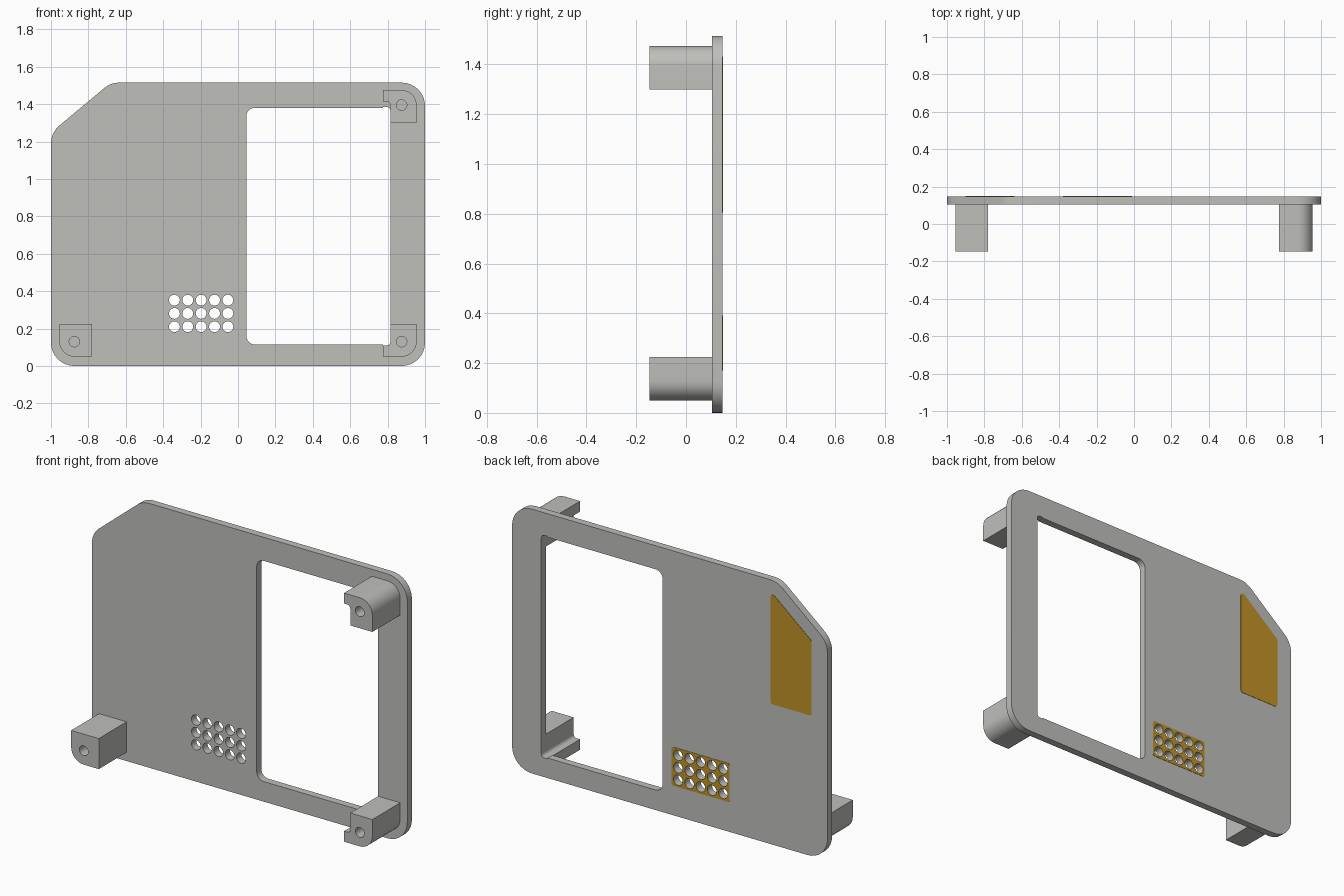
import bpy, bmesh, math
from mathutils import Vector

if "Cube" in bpy.data.objects:
    bpy.data.objects.remove(bpy.data.objects["Cube"])

BACK, FACE, FRONT = 0.147, 0.105, -0.147   # y of plate back, plate front, post ends


def material(name, rgb):
    m = bpy.data.materials.new(name)
    m.diffuse_color = (*rgb, 1)
    m.use_nodes = True
    m.node_tree.nodes["Principled BSDF"].inputs["Base Color"].default_value = m.diffuse_color
    return m


grey = material("warm grey", (0.52, 0.52, 0.50))
gold = material("gold", (0.53, 0.29, 0.02))


def rounded(corners, steps=8):
    """Outline from (x, z, radius) corners, each corner filleted."""
    out = []
    n = len(corners)
    for i, (x, z, r) in enumerate(corners):
        p = Vector((x, z))
        if r == 0:
            out.append(p)
            continue
        a = (Vector(corners[i - 1][:2]) - p).normalized()
        b = (Vector(corners[(i + 1) % n][:2]) - p).normalized()
        half = a.angle(b) / 2
        centre = p + (a + b).normalized() * (r / math.sin(half))
        start = p + a * (r / math.tan(half)) - centre
        end = p + b * (r / math.tan(half)) - centre
        for k in range(steps + 1):
            t = k / steps
            sweep = math.pi - 2 * half
            v = (start * math.sin((1 - t) * sweep) + end * math.sin(t * sweep)) / math.sin(sweep)
            out.append(centre + v)
    return out


def circle(x, z, r, n=24):
    return [Vector((x + r * math.cos(2 * math.pi * k / n),
                    z + r * math.sin(2 * math.pi * k / n))) for k in range(n)]


def slab(name, loops, y0, y1, mat):
    """Extrude an outline (first loop) with holes (other loops) from y0 to y1."""
    bm = bmesh.new()
    edges = []
    for loop in loops:
        vs = [bm.verts.new((p.x, y0, p.y)) for p in loop]
        edges += [bm.edges.new((vs[i - 1], vs[i])) for i in range(len(vs))]
    bmesh.ops.triangle_fill(bm, use_beauty=True, use_dissolve=False, edges=edges)
    res = bmesh.ops.extrude_face_region(bm, geom=bm.faces[:], use_keep_orig=True)
    moved = [g for g in res["geom"] if isinstance(g, bmesh.types.BMVert)]
    bmesh.ops.translate(bm, verts=moved, vec=(0, y1 - y0, 0))
    bmesh.ops.recalc_face_normals(bm, faces=bm.faces[:])
    for f in bm.faces:
        f.smooth = True
    for e in bm.edges:
        e.smooth = e.calc_face_angle(0) < math.radians(30)
    me = bpy.data.meshes.new(name)
    bm.to_mesh(me)
    bm.free()
    me.materials.append(mat)
    ob = bpy.data.objects.new(name, me)
    bpy.context.collection.objects.link(ob)
    return ob


# Perforation pattern
grille = [circle(-0.34 + 0.0715 * i, 0.21 + 0.071 * j, 0.029)
          for i in range(5) for j in range(3)]

# Main plate with clipped corner, window and perforations
R = 0.125
outline = rounded([(-1, 0, R), (1, 0, R), (1, 1.515, R), (-0.68, 1.515, R), (-1, 1.248, R)])
window = rounded([(0.045, 0.115, 0.045), (0.775, 0.115, 0), (0.775, 0.11, 0),
                  (0.815, 0.11, 0.02), (0.815, 1.385, 0.02), (0.775, 1.385, 0),
                  (0.775, 1.38, 0), (0.045, 1.38, 0.045)])
slab("face_plate", [outline, window] + grille, FACE, BACK, grey)

# Left corner post
post = rounded([(-0.955, 0.05, 0.08), (-0.78, 0.05, 0), (-0.78, 0.225, 0), (-0.955, 0.225, 0)])
slab("left_post", [post, circle(-0.875, 0.13, 0.028)], FRONT, FACE, grey)

# Right corner posts, notched by the window
notched = rounded([(0.775, 0.05, 0), (0.955, 0.05, 0.08), (0.955, 0.225, 0),
                   (0.815, 0.225, 0), (0.815, 0.11, 0.02), (0.775, 0.11, 0)])
loops = [notched, circle(0.875, 0.13, 0.028)]
slab("lower_right_post", loops, FRONT, FACE, grey)
flipped = [[Vector((p.x, 1.525 - p.y)) for p in loop] for loop in loops]
slab("upper_right_post", flipped, FRONT, FACE, grey)

# Gold inlays on the back
patch = rounded([(-0.38, 0.17, 0.012), (-0.012, 0.17, 0.012),
                 (-0.012, 0.392, 0.012), (-0.38, 0.392, 0.012)], 4)
slab("grille_inlay", [patch] + grille, BACK - 0.001, BACK + 0.002, gold)
pad = rounded([(-0.9, 0.805, 0.015), (-0.64, 0.805, 0.015),
               (-0.64, 1.45, 0.015), (-0.9, 1.235, 0.015)], 4)
slab("corner_inlay", [pad], BACK - 0.001, BACK + 0.002, gold)
